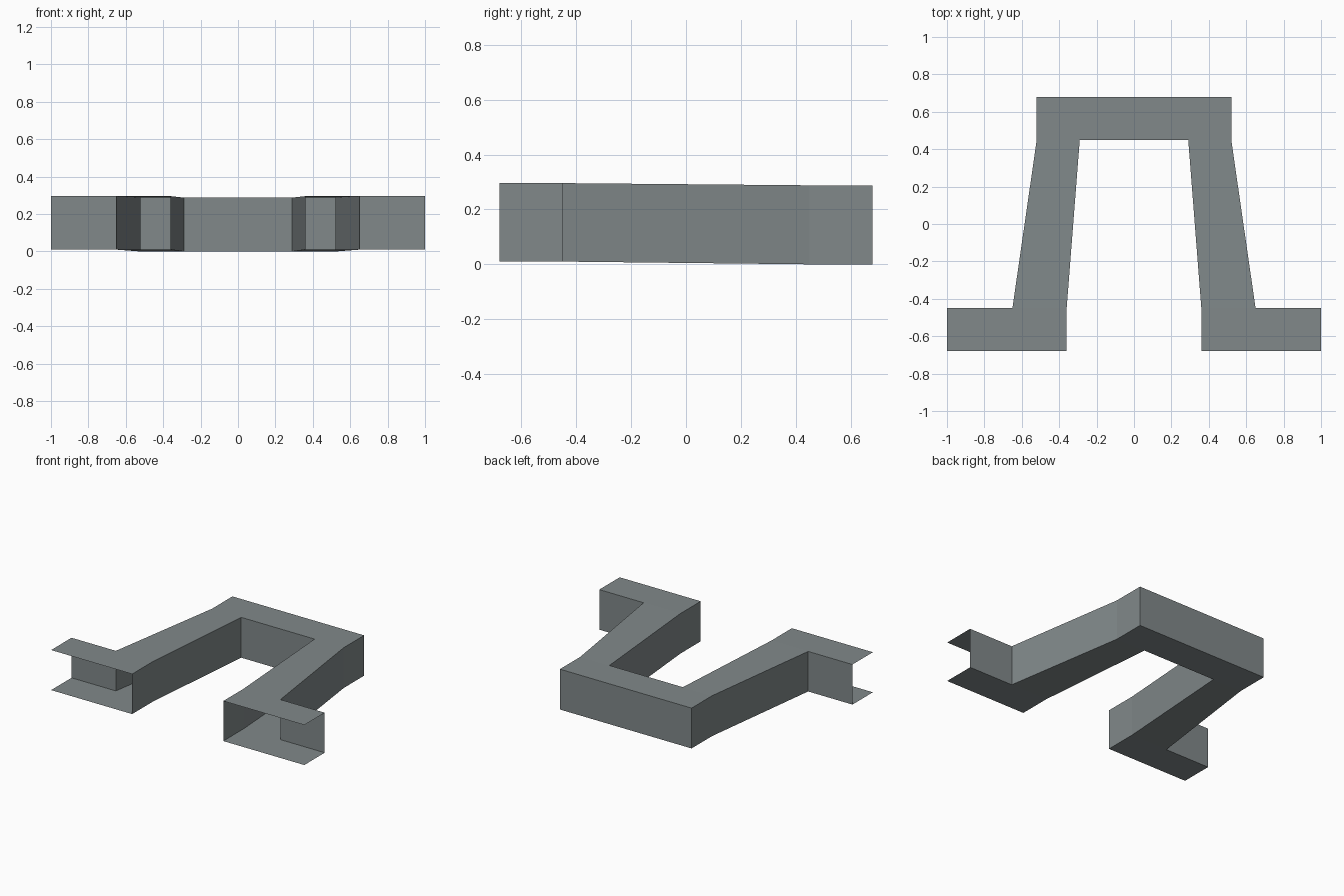
import bpy

if "Cube" in bpy.data.objects:
    bpy.data.objects.remove(bpy.data.objects["Cube"])

# One thin-walled grey sheet material
metal = bpy.data.materials.new("grey_metal")
metal.diffuse_color = (0.22, 0.25, 0.255, 1)
metal.use_nodes = True
metal.node_tree.nodes["Principled BSDF"].inputs["Base Color"].default_value = metal.diffuse_color

FRONT_Z = (0.01, 0.296)   # the channel sits slightly higher at the front
BACK_Z = (0.0, 0.288)


def channel(name, outline, walls):
    """Right half of a sheet channel: floor, roof and the listed wall edges, mirrored over x.
    The outline runs counter-clockwise; wall i joins point i to the next point."""
    n = len(outline)
    verts = []
    for level in (0, 1):
        for x, y in outline:
            z = (FRONT_Z if y < 0 else BACK_Z)[level]
            verts.append((x, y, z))
    faces = [tuple(reversed(range(n))), tuple(range(n, 2 * n))]
    for i in walls:
        j = (i + 1) % n
        faces.append((i, j, n + j, n + i))
    mesh = bpy.data.meshes.new(name)
    mesh.from_pydata(verts, [], faces)
    mesh.materials.append(metal)
    obj = bpy.data.objects.new(name, mesh)
    bpy.context.collection.objects.link(obj)
    mirror = obj.modifiers.new("mirror", 'MIRROR')
    mirror.use_axis[0] = True
    return obj


# Cross channel at the back, open where the legs join
channel("back_channel",
        [(0, 0.45), (0.29, 0.45), (0.52, 0.45), (0.52, 0.68), (0, 0.68)],
        walls=[0, 2, 3])

# Tapering legs, open at both ends
channel("leg_channels",
        [(0.36, -0.45), (0.65, -0.45), (0.52, 0.45), (0.29, 0.45)],
        walls=[1, 3])

# Outward feet, open at the front and the outer ends
channel("foot_channels",
        [(0.36, -0.68), (1.0, -0.68), (1.0, -0.45), (0.65, -0.45), (0.36, -0.45)],
        walls=[2, 4])
